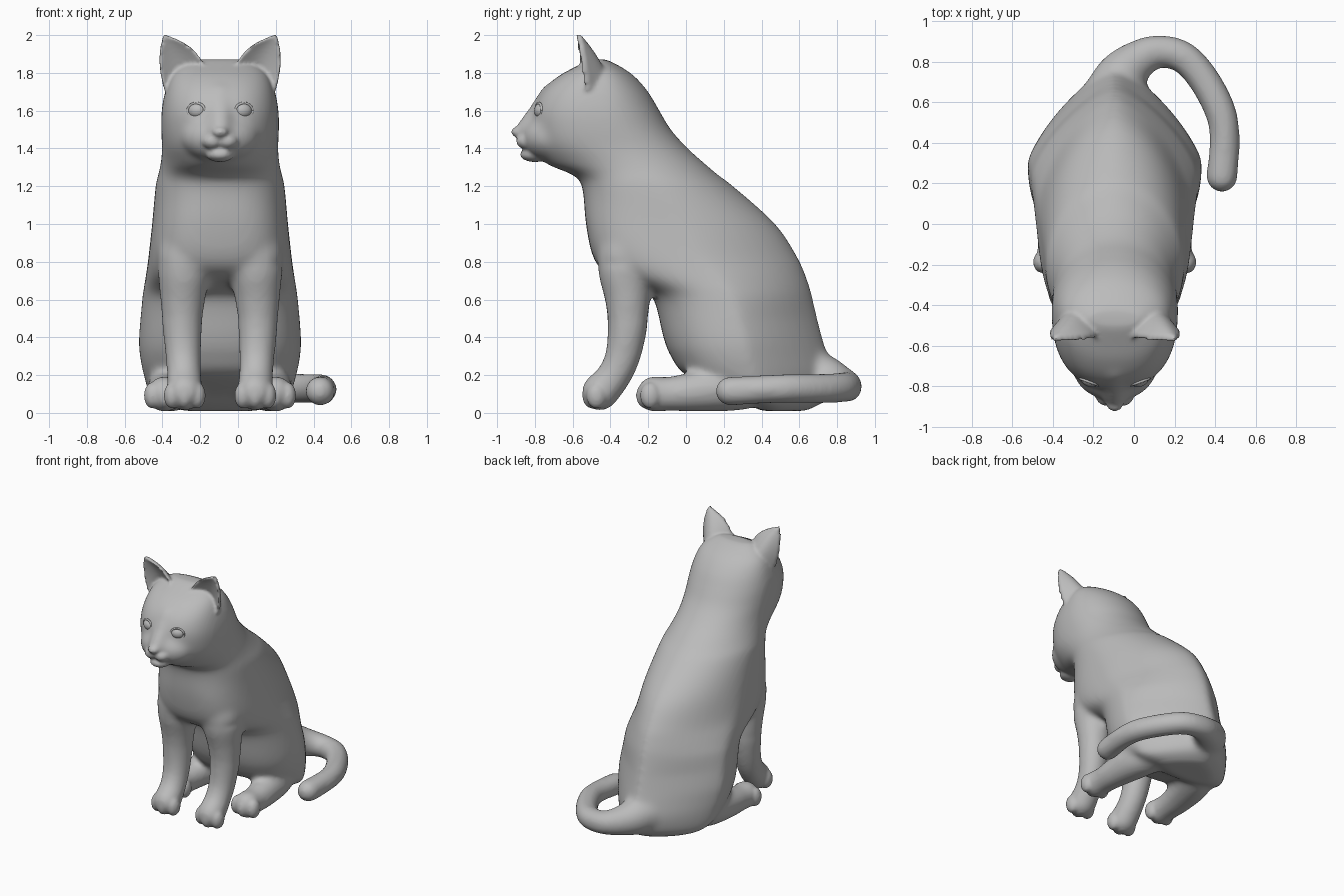
import bpy, bmesh, math
from mathutils import Vector, Matrix

if "Cube" in bpy.data.objects:
    bpy.data.objects.remove(bpy.data.objects["Cube"], do_unlink=True)

AXIS = -0.095      # the body's mirror plane, the tail sweeps out to the other side
SIDES = (-1, 1)

fur = bpy.data.materials.new("plain_grey")
fur.use_nodes = True
fur.diffuse_color = (0.5, 0.5, 0.5, 1)
fur.node_tree.nodes["Principled BSDF"].inputs["Base Color"].default_value = fur.diffuse_color


def resample(points, steps):
    """Catmull-Rom interpolation through rows of any length."""
    rows = [points[0], *points, points[-1]]
    out = []
    for a, b, c, d in zip(rows, rows[1:], rows[2:], rows[3:]):
        for k in range(steps):
            t = k / steps
            out.append([q + t / 2 * (r - p + t * (2*p - 5*q + 4*r - s + t * (3*(q - r) + s - p)))
                        for p, q, r, s in zip(a, b, c, d)])
    return out + [list(points[-1])]


def loft(bm, rings):
    """Skin a closed solid over rings of points."""
    loops = [[bm.verts.new(p) for p in ring] for ring in rings]
    n = len(loops[0])
    faces = [bm.faces.new((lo[i], lo[(i + 1) % n], hi[(i + 1) % n], hi[i]))
             for lo, hi in zip(loops, loops[1:]) for i in range(n)]
    faces += [bm.faces.new(loops[0][::-1]), bm.faces.new(loops[-1])]
    bmesh.ops.recalc_face_normals(bm, faces=faces)


def ball(bm, centre, radii, segments=24):
    m = Matrix.Translation(centre) @ Matrix.Diagonal((*radii, 1))
    bmesh.ops.create_uvsphere(bm, u_segments=segments, v_segments=segments // 2, radius=1, matrix=m)


def tube(bm, path, steps=6, sides=20):
    """Round limb through rows of x, y, z, radius with rounded ends."""
    rows = resample(path, steps)
    pts = [Vector(r[:3]) for r in rows]
    rings = []
    for i, row in enumerate(rows):
        tangent = pts[min(i + 1, len(pts) - 1)] - pts[max(i - 1, 0)]
        frame = tangent.to_track_quat("Z", "X")
        rings.append([pts[i] + frame @ Vector((math.cos(a), math.sin(a), 0)) * row[3]
                      for a in (math.tau * k / sides for k in range(sides))])
    loft(bm, rings)
    for row in (rows[0], rows[-1]):
        ball(bm, row[:3], [row[3]] * 3)


def make_object(name, bm):
    mesh = bpy.data.meshes.new(name)
    bm.to_mesh(mesh)
    bm.free()
    mesh.materials.append(fur)
    mesh.shade_smooth()
    obj = bpy.data.objects.new(name, mesh)
    bpy.context.scene.collection.objects.link(obj)
    return obj


def fuse(name, bm, voxel, relax):
    """Merge overlapping solids into one skin and relax the joints."""
    obj = make_object(name, bm)
    remesh = obj.modifiers.new("merge", "REMESH")
    remesh.mode = "VOXEL"
    remesh.voxel_size = voxel
    remesh.use_smooth_shade = True
    smooth = obj.modifiers.new("relax", "SMOOTH")
    smooth.factor = 0.5
    smooth.iterations = relax
    return obj


# Torso, neck and skull: height, front y, back y, widest y, half width
TORSO = [
    (0.01, 0.40, 0.64, 0.48, 0.2),
    (0.05, 0.32, 0.72, 0.43, 0.32),
    (0.1, 0.24, 0.765, 0.38, 0.375),
    (0.2, 0.0, 0.78, 0.35, 0.405),
    (0.3, -0.08, 0.755, 0.32, 0.425),
    (0.4, -0.12, 0.725, 0.30, 0.43),
    (0.6, -0.17, 0.675, 0.24, 0.413),
    (0.66, -0.25, 0.66, 0.2, 0.405),
    (0.73, -0.41, 0.635, 0.14, 0.393),
    (0.82, -0.49, 0.595, 0.05, 0.38),
    (1.0, -0.53, 0.475, -0.05, 0.36),
    (1.2, -0.55, 0.25, -0.18, 0.342),
    (1.26, -0.60, 0.17, -0.23, 0.328),
    (1.32, -0.74, 0.10, -0.29, 0.315),
    (1.4, -0.79, 0.01, -0.36, 0.308),
    (1.5, -0.81, -0.08, -0.41, 0.312),
    (1.6, -0.81, -0.14, -0.43, 0.31),
    (1.7, -0.765, -0.20, -0.44, 0.292),
    (1.78, -0.68, -0.27, -0.45, 0.262),
    (1.83, -0.59, -0.34, -0.46, 0.215),
    (1.872, -0.51, -0.42, -0.46, 0.14),
]


def torso_ring(row, sides=48):
    z, front, back, mid, half = row
    spine = 1.3 + 0.7 * min(1, max(0, (z - 0.5) / 0.9))   # rump tapers to a ridge
    # Broad chest, narrow jaw, full cheeks
    breast = 2.4 + 0.6 * math.exp(-((z - 0.9) / 0.2) ** 2) - 0.5 * math.exp(-((z - 1.32) / 0.07) ** 2)
    ring = []
    for k in range(sides):
        a = math.tau * k / sides
        c, s = math.cos(a), math.sin(a)
        power = 2 / (spine if s > 0 else breast)
        reach = back - mid if s > 0 else front - mid
        ring.append((AXIS + math.copysign(half * abs(c) ** power, c),
                     mid + reach * abs(s) ** power, z))
    return ring


bm = bmesh.new()
loft(bm, [torso_ring(row) for row in resample(TORSO, 4)])

# Legs: offset from the mirror plane, y, z, radius
FRONT_LEG = [(0.16, -0.24, 1.15, 0.11), (0.175, -0.3, 0.95, 0.14), (0.187, -0.325, 0.8, 0.148),
             (0.198, -0.31, 0.6, 0.12), (0.2, -0.31, 0.45, 0.106), (0.195, -0.335, 0.3, 0.095),
             (0.19, -0.385, 0.19, 0.092), (0.187, -0.455, 0.11, 0.1)]
HIND_LEG = [(0.19, 0.38, 0.16, 0.13), (0.25, 0.22, 0.135, 0.128), (0.283, 0.03, 0.11, 0.105),
            (0.29, -0.1, 0.1, 0.092), (0.292, -0.165, 0.1, 0.098)]
for side in SIDES:
    for leg in (FRONT_LEG, HIND_LEG):
        tube(bm, [(AXIS + side * x, y, z, r) for x, y, z, r in leg])

# Tail curling round to one side
tube(bm, [(-0.1, 0.62, 0.2, 0.16), (-0.06, 0.73, 0.18, 0.13), (0.02, 0.81, 0.155, 0.1),
          (0.12, 0.852, 0.14, 0.083), (0.24, 0.825, 0.135, 0.081), (0.34, 0.72, 0.13, 0.08),
          (0.425, 0.56, 0.13, 0.079), (0.448, 0.42, 0.125, 0.076), (0.434, 0.233, 0.115, 0.08)])

# Soft muzzle mass and nose bridge
ball(bm, (AXIS, -0.71, 1.46), (0.21, 0.165, 0.135))
tube(bm, [(AXIS, -0.7, 1.67, 0.08), (AXIS, -0.765, 1.58, 0.075), (AXIS, -0.85, 1.49, 0.06)])

# Merge the large forms first so their joints blend softly
base = fuse("base_form", bm, 0.018, 13)
bpy.context.view_layer.update()
merged = bpy.data.meshes.new_from_object(base.evaluated_get(bpy.context.evaluated_depsgraph_get()))
bpy.data.objects.remove(base, do_unlink=True)
bm = bmesh.new()
bm.from_mesh(merged)
bpy.data.meshes.remove(merged)

# Nose and chin
ball(bm, (AXIS, -0.878, 1.487), (0.045, 0.048, 0.032))
ball(bm, (AXIS, -0.80, 1.368), (0.075, 0.08, 0.04))


def ear_rings(side, steps=14, arc=12):
    """Cupped ear, hollow at the front, narrowing to a blunt tip."""
    inner, outer, tip = Vector((0.09, -0.55, 1.82)), Vector((0.285, -0.525, 1.7)), Vector((0.287, -0.57, 1.995))
    rings = []
    for k in range(steps + 1):
        t = k / steps
        bulge = Vector((0.024, 0, 0.012)) * math.sin(math.pi * t)
        swell = Vector((-0.024, 0, 0.02)) * math.sin(math.pi * t)
        lo = inner.lerp(tip, t) + swell - Vector((0.018, 0, 0))
        hi = outer.lerp(tip, t) + bulge + Vector((0.012, 0, 0.01))
        depth = 1 - t
        ring = []
        for u, curve, shift in ([(i / arc, 0.12, 0.016) for i in range(arc + 1)]
                                + [(1 - i / arc, 0.065, -0.014) for i in range(arc + 1)]):
            p = lo.lerp(hi, u)
            p.y += shift + curve * depth * math.sin(math.pi * u)
            ring.append((AXIS + side * p.x, p.y, p.z))
        rings.append(ring)
    return rings


for side in SIDES:
    # Whisker pads and ears
    ball(bm, (AXIS + side * 0.04, -0.83, 1.438), (0.06, 0.07, 0.045))
    loft(bm, ear_rings(side))
    # Toes on front and hind paws
    for x, y in ((0.187, -0.495), (0.292, -0.21)):
        for spread in (-1, 0, 1):
            ball(bm, (AXIS + side * x + spread * 0.066, y + 0.022 * abs(spread), 0.092),
                 (0.045, 0.055, 0.07))

fuse("cat_body", bm, 0.011, 4)

# Eyes with slightly raised lids
for side, label in zip(SIDES, ("right", "left")):
    place = (Matrix.Translation((AXIS + side * 0.122, -0.768, 1.6))
             @ Matrix.Rotation(side * 0.35, 4, "Z"))
    bm = bmesh.new()
    ball(bm, (0, 0, 0), (0.048, 0.035, 0.04))
    bmesh.ops.transform(bm, matrix=place, verts=bm.verts)
    make_object("eye_" + label, bm)

    bm = bmesh.new()
    rings = []
    for k in range(33):
        a = math.tau * k / 32
        rings.append([((0.048 + 0.007 * math.cos(b)) * math.cos(a), 0.007 * math.sin(b) - 0.012,
                       (0.04 + 0.007 * math.cos(b)) * math.sin(a))
                      for b in (math.tau * j / 8 for j in range(8))])
    loft(bm, rings)
    bmesh.ops.transform(bm, matrix=place, verts=bm.verts)
    make_object("eyelid_" + label, bm)
